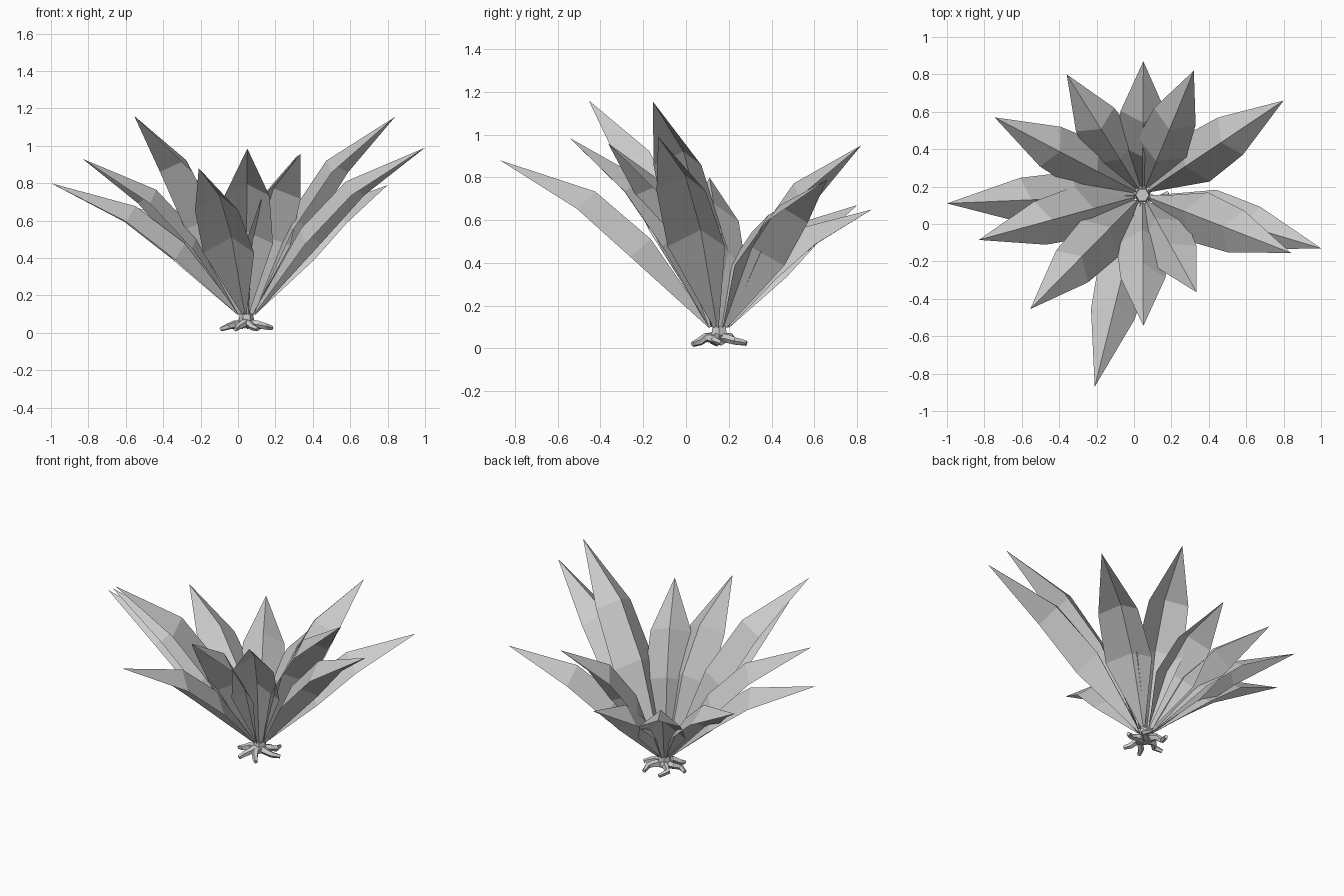
import bpy
import math
import random
from mathutils import Vector

random.seed(4)
if "Cube" in bpy.data.objects:
    bpy.data.objects.remove(bpy.data.objects["Cube"], do_unlink=True)

grey = bpy.data.materials.new("plain_grey")
grey.use_nodes = True
grey.diffuse_color = (0.6, 0.6, 0.6, 1)
grey.node_tree.nodes["Principled BSDF"].inputs["Base Color"].default_value = (0.6, 0.6, 0.6, 1)

CENTRE = Vector((0.045, 0.155, 0))
UP = Vector((0, 0, 1))


def make_object(name, verts, faces):
    mesh = bpy.data.meshes.new(name)
    mesh.from_pydata(verts, [], faces)
    mesh.materials.append(grey)
    mesh.update()
    obj = bpy.data.objects.new(name, mesh)
    bpy.context.collection.objects.link(obj)
    return obj


# Leaf: rows of left edge, high midrib and right edge, closing on a pointed tip
def make_leaf(name, tip):
    tip = Vector(tip)
    out = Vector((tip.x - CENTRE.x, tip.y - CENTRE.y, 0))
    reach = out.length
    out.normalize()
    side = UP.cross(out)
    rise = tip.z - 0.1
    normal = (UP * reach - out * rise).normalized()
    # distance out, share of the rise, half width, midrib height, edge drop
    rows = [(0.045, 0.0, 0.012, 0.008, 0.004),
            (0.36 * reach, 0.44, 0.14, 0.085, 0.02),
            (0.61 * reach, 0.73, 0.12, 0.08, 0.02)]
    verts, faces = [], []
    for dist, lift, half, ridge, drop in rows:
        mid = CENTRE + out * dist + UP * (0.1 + lift * rise)
        verts += [mid + side * half - normal * drop,
                  mid + normal * ridge,
                  mid - side * half - normal * drop]
    verts.append(tip)
    for r in (0, 3):
        for c in (0, 1):
            faces.append((r + c, r + c + 3, r + c + 4, r + c + 1))
    faces += [(6, 9, 7), (7, 9, 8)]
    return make_object(name, verts, faces)


leaf_tips = [
    (0.05, 0.87, 0.65), (0.32, 0.82, 0.95), (0.80, 0.66, 0.79),
    (1.00, -0.13, 0.99), (0.84, -0.155, 1.155), (0.335, -0.365, 0.96),
    (0.05, -0.545, 0.985), (-0.21, -0.87, 0.88), (-0.555, -0.455, 1.16),
    (-0.83, -0.085, 0.93), (-1.00, 0.11, 0.80), (-0.745, 0.57, 0.73),
    (-0.36, 0.80, 0.67)]
for i, tip in enumerate(leaf_tips):
    make_leaf(f"leaf_{i + 1}", tip)


# Tapered tube through a path, used for the roots
def make_tube(name, path, radii, sides):
    verts, faces = [], []
    for i, p in enumerate(path):
        d = (path[min(i + 1, len(path) - 1)] - path[max(i - 1, 0)]).normalized()
        u = d.cross(UP).normalized()
        v = u.cross(d)
        for k in range(sides):
            a = math.tau * k / sides
            verts.append(p + (u * math.cos(a) + v * math.sin(a)) * radii[i])
    for i in range(len(path) - 1):
        for k in range(sides):
            n = (k + 1) % sides
            faces.append((i * sides + k, i * sides + n,
                          (i + 1) * sides + n, (i + 1) * sides + k))
    faces.append(tuple(reversed(range(sides))))
    faces.append(tuple(range((len(path) - 1) * sides, len(path) * sides)))
    return make_object(name, verts, faces)


# Stem: short six-sided stump
bpy.ops.mesh.primitive_cone_add(vertices=6, radius1=0.045, radius2=0.036, depth=0.075,
                                location=CENTRE + UP * 0.0675, rotation=(0, 0, math.pi / 6))
stem = bpy.context.object
stem.name = "stem"
stem.data.materials.append(grey)

# Roots: kinked, spreading around the stem
ROOTS = 6
for i in range(ROOTS):
    angle = math.tau * i / ROOTS + random.uniform(-0.15, 0.15)
    path = []
    for dist, z in ((0.02, 0.05), (0.065, 0.05), (0.1, 0.03), (0.138, 0.022)):
        a = angle + random.uniform(-0.28, 0.28)
        bump = random.uniform(-0.006, 0.006)
        path.append(CENTRE + Vector((math.cos(a) * dist, math.sin(a) * dist, z + bump)))
    make_tube(f"root_{i + 1}", path, (0.026, 0.021, 0.018, 0.012), 5)
